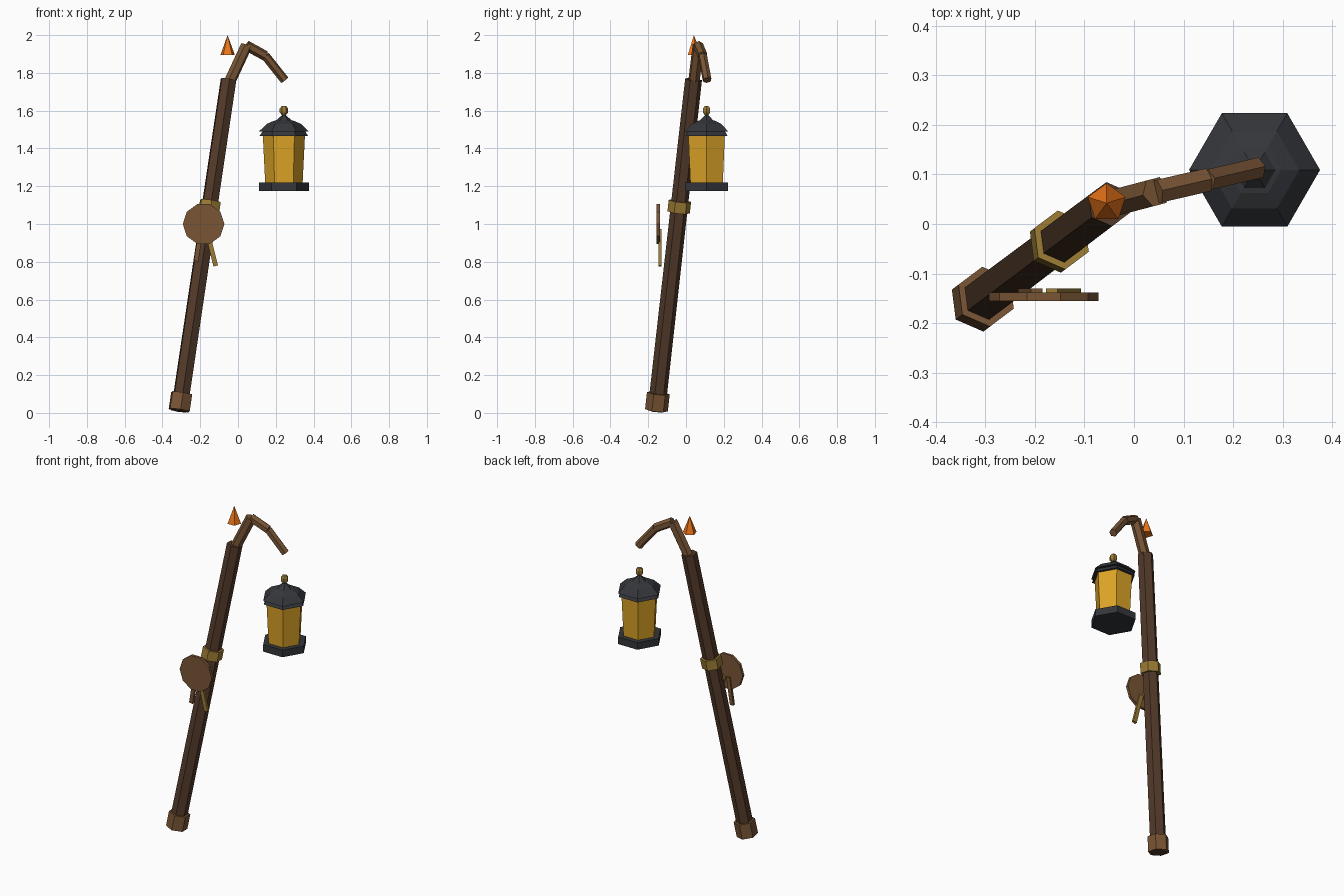
import bpy
from math import cos, sin, pi
from mathutils import Vector, Matrix

if "Cube" in bpy.data.objects:
    bpy.data.objects.remove(bpy.data.objects["Cube"])


def material(name, rgb):
    m = bpy.data.materials.new(name)
    m.diffuse_color = (*rgb, 1)
    m.use_nodes = True
    m.node_tree.nodes["Principled BSDF"].inputs["Base Color"].default_value = m.diffuse_color
    return m


DARK = material("dark_wood", (0.085, 0.042, 0.023))
WOOD = material("light_wood", (0.19, 0.09, 0.035))
BRASS = material("brass", (0.33, 0.2, 0.035))
IRON = material("iron", (0.034, 0.037, 0.043))
GLASS = material("amber_glass", (0.72, 0.37, 0.02))
FIRE = material("flame_orange", (0.85, 0.18, 0.01))


def lathe(name, profile, sides, mat, matrix=Matrix(), turn=0):
    """Faceted solid from (radius, height) rings around local z."""
    verts, faces, rings = [], [], []
    for r, h in profile:
        n = 1 if r == 0 else sides
        rings.append(list(range(len(verts), len(verts) + n)))
        verts += [(r * cos(turn + 2 * pi * i / sides),
                   r * sin(turn + 2 * pi * i / sides), h) for i in range(n)]
    for a, b in zip(rings, rings[1:]):
        for i in range(sides):
            j = (i + 1) % sides
            if len(b) == 1:
                faces.append((a[i], a[j], b[0]))
            elif len(a) == 1:
                faces.append((a[0], b[j], b[i]))
            else:
                faces.append((a[i], a[j], b[j], b[i]))
    if len(rings[0]) > 1:
        faces.append(rings[0][::-1])
    if len(rings[-1]) > 1:
        faces.append(rings[-1])
    me = bpy.data.meshes.new(name)
    me.from_pydata(verts, [], faces)
    me.materials.append(mat)
    ob = bpy.data.objects.new(name, me)
    ob.matrix_world = matrix
    bpy.context.collection.objects.link(ob)
    return ob


def rod(name, a, b, r1, r2, mat, sides=6):
    """Prism from a to b with a corner facing the direction it leans."""
    a, b = Vector(a), Vector(b)
    z = (b - a).normalized()
    y = Vector((0, 0, 1)).cross(z).normalized()
    m = Matrix((y.cross(z), y, z)).transposed().to_4x4()
    m.translation = a
    return lathe(name, [(r1, 0), (r2, (b - a).length)], sides, mat, m)


# Leaning pole with its two collars
foot, tip = Vector((-0.312, -0.157, 0.01)), Vector((-0.05, 0.04, 1.765))


def along(z):
    return foot.lerp(tip, (z - foot.z) / (tip.z - foot.z))


rod("pole", foot, tip, 0.047, 0.045, DARK)
rod("foot_collar", along(0.014), along(0.104), 0.061, 0.061, WOOD)
rod("brass_collar", along(1.062), along(1.122), 0.06, 0.06, BRASS)

# Bent hook of three rods
path = [(-0.043, 0.042, 1.755), (0.045, 0.065, 1.945), (0.145, 0.088, 1.89), (0.247, 0.112, 1.762)]
for i, r in enumerate((0.031, 0.027, 0.024)):
    rod(f"hook_{i + 1}", path[i], path[i + 1], r, r, WOOD)

# Floating flame above the pole
lathe("flame", [(0.04, 0), (0, 0.105)], 5, FIRE,
      Matrix.Translation((-0.055, 0.042, 1.895)), pi / 2)

# Hanging lantern
hang = Matrix.Translation((0.243, 0.109, 0))
lathe("lantern_base", [(0.132, 1.176), (0.132, 1.22)], 6, IRON, hang)
lathe("lantern_glass", [(0.099, 1.215), (0.112, 1.48)], 6, GLASS, hang)
lathe("lantern_roof", [(0.128, 1.467), (0.113, 1.49), (0.132, 1.49), (0.09, 1.53),
                       (0.054, 1.546), (0.042, 1.548), (0, 1.585)], 6, IRON, hang)
lathe("lantern_knob", [(0.012, 1.578), (0.022, 1.591), (0.022, 1.611), (0.012, 1.624)],
      6, BRASS, hang)

# Round plaque facing the front
face = Matrix.Translation((-0.182, -0.138, 1.0)) @ Matrix.Rotation(pi / 2, 4, 'X')
lathe("plaque", [(0.11, 0), (0.11, 0.017)], 10, WOOD, face)


# Ribbons hanging behind the plaque
def ribbon(name, x1, z1, x2, z2, mat):
    d = Vector((x2 - x1, 0, z2 - z1))
    bpy.ops.mesh.primitive_cube_add(size=1)
    ob = bpy.context.object
    ob.name = name
    ob.location = ((x1 + x2) / 2, -0.138, (z1 + z2) / 2)
    ob.rotation_euler = d.to_track_quat('Z', 'Y').to_euler()
    z = d.normalized()
    rot = Matrix((Vector((0, 1, 0)).cross(z), Vector((0, 1, 0)), z)).transposed()
    ob.rotation_euler = rot.to_euler()
    ob.scale = (0.024, 0.015, d.length)
    ob.data.materials.append(mat)


ribbon("brass_ribbon", -0.166, 0.97, -0.118, 0.778, BRASS)
ribbon("wood_ribbon", -0.196, 0.97, -0.222, 0.803, WOOD)
